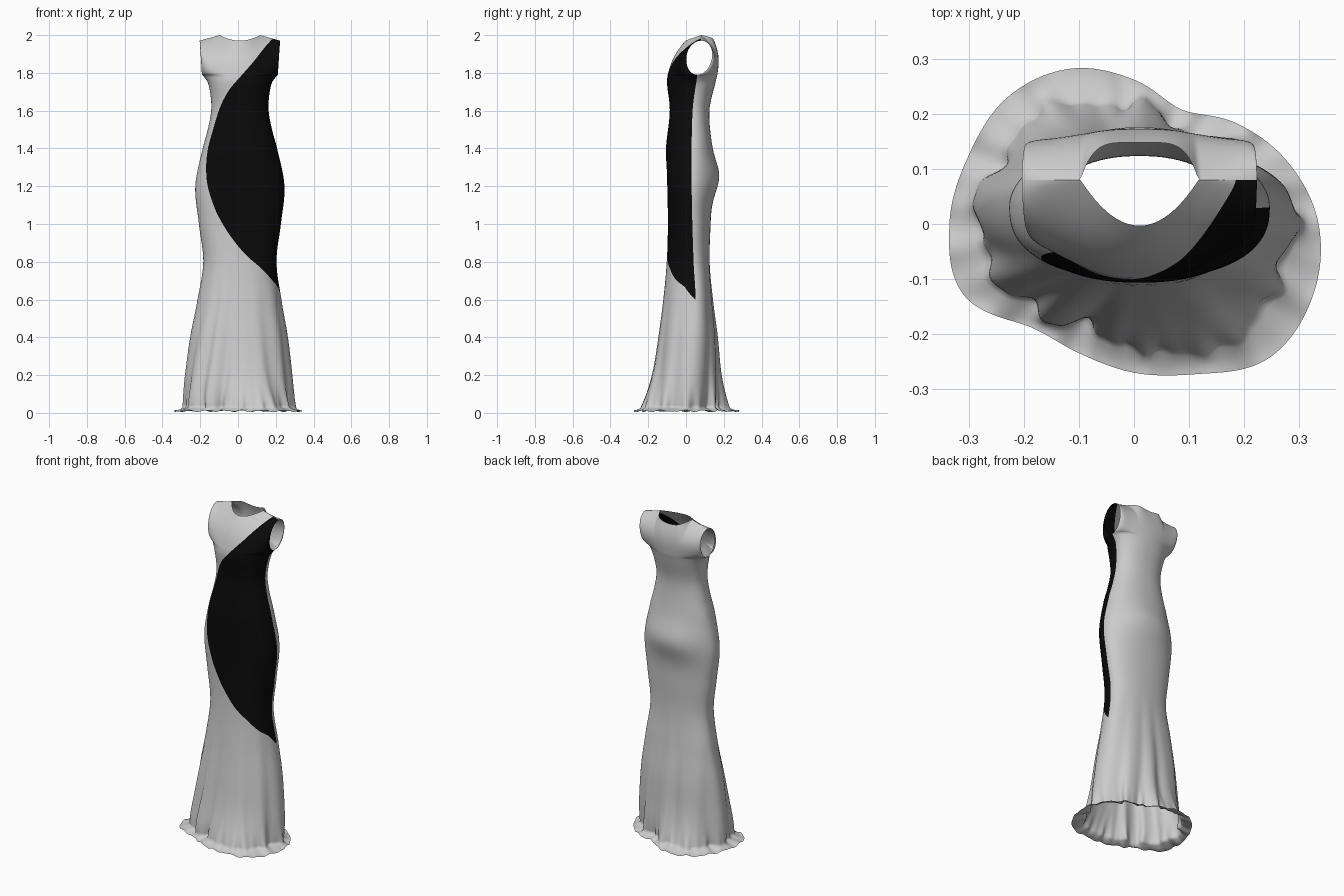
import bpy, bmesh, math
from math import sin, cos, pi, exp

if "Cube" in bpy.data.objects:
    bpy.data.objects.remove(bpy.data.objects["Cube"])

def curve(pts):
    """Smooth interpolation through (key, value) points."""
    def f(t):
        t = min(max(t, pts[0][0]), pts[-1][0])
        i = 0
        while i < len(pts) - 2 and t > pts[i + 1][0]:
            i += 1
        def slope(j):
            a, b = pts[max(j - 1, 0)], pts[min(j + 1, len(pts) - 1)]
            return (b[1] - a[1]) / (b[0] - a[0])
        (x0, y0), (x1, y1) = pts[i], pts[i + 1]
        d = x1 - x0
        s = (t - x0) / d
        return ((2*s**3 - 3*s*s + 1) * y0 + (s**3 - 2*s*s + s) * d * slope(i)
                + (3*s*s - 2*s**3) * y1 + (s**3 - s*s) * d * slope(i + 1))
    return f

ARM = 1.79      # underarm height
FLOOR = 0.03    # below this the hem spreads on the floor
TIP = 0.60      # lowest point of the black panel
WAIST = 0.85    # the skirt flares below this

# Body profiles by height: half width, front depth, back depth, side seam
half_w = curve([(0, .30), (.05, .293), (.2, .28), (.4, .257), (.6, .222), (.8, .194), (1.0, .217),
                (1.2, .236), (1.4, .197), (1.5, .17), (1.6, .152), (1.68, .155), (1.75, .168), (1.79, .177)])
front_y = curve([(0, -.215), (.05, -.205), (.2, -.174), (.4, -.146), (.6, -.12), (.8, -.102), (1.0, -.096),
                 (1.27, -.101), (1.4, -.106), (1.6, -.086), (1.75, -.101), (1.79, -.097)])
back_y = curve([(0, .215), (.05, .2), (.2, .18), (.4, .166), (.6, .142), (.8, .125), (1.0, .13),
                (1.27, .138), (1.4, .136), (1.6, .124), (1.75, .156), (1.79, .166)])
seam_y = curve([(0, .0), (.3, .03), (.6, .05), (.8, .04), (1.2, .03), (1.6, .035), (1.79, .06)])
# Diagonal edge of the black panel, as a fraction of the half width
edge = curve([(.674, .96), (.76, .61), (.838, .155), (.93, -.22), (1.045, -.52), (1.146, -.66),
              (1.236, -.755), (1.37, -.85), (1.5, -.835), (1.607, -.72), (1.70, -.40), (1.777, 0),
              (1.86, .40), (1.97, .82)])
# Hem outline on the floor: radius every 22.5 degrees
R = [.335, .30, .26, .225, .262, .305, .325, .325, .335, .335, .265, .255, .27, .295, .345, .35]
hem = curve([(i * 22.5, R[i % 16]) for i in range(-2, 19)])
# Deep skirt creases: angle, angular width, depth
CREASES = [(28, 9, .030), (60, 10, .022), (100, 12, .012), (150, 10, .022), (190, 8, .018),
           (214, 8, .034), (246, 9, .018), (318, 10, .014), (345, 8, .024)]

def section(u, front):
    """Rounded half section: sideways and depth fractions for u in -1..1."""
    n = 2.4 if front else 2.2
    a = u * pi / 2
    return math.copysign(abs(sin(a)) ** (2 / n), u), abs(cos(a)) ** (2 / n)

def body_point(u, z, front):
    s, c = section(u, front)
    zz = max(z, FLOOR)
    cx = .01 * min(1, zz / .8)
    flare = .024 * max(0, (zz - 1.73) / (ARM - 1.73)) ** 2 * abs(s) ** 6
    x = cx + (half_w(zz) + flare) * s
    ys = seam_y(zz)
    y = ys + ((front_y if front else back_y)(zz) - ys) * c
    if not front:   # fuller seat
        y += .038 * exp(-((z - 1.25) / .11) ** 2) * c ** 3
    if z >= WAIST:
        return x, y, z
    # flared skirt: folds grow towards the floor
    a = math.atan2(y, x)
    deg = math.degrees(a) % 360
    w = (WAIST - zz) / (WAIST - FLOOR)
    k = max(0, (FLOOR - z) / FLOOR)
    h = hem(deg)
    b = .8 * w ** 9
    r = math.hypot(x, y) * (1 - b) + .86 * h * b
    crumple = sin(17 * a + 2) + .6 * sin(29 * a + 1)
    fold = .006 * w * w * (sin(5 * a + 1) + .7 * sin(8 * a + 2.5) + .5 * sin(13 * a))
    for ang, wid, depth in CREASES:
        d = (deg - ang - 10 * (1 - w) + 180) % 360 - 180
        fold -= depth * w ** 1.5 * exp(-(d / wid) ** 2)
    r += (fold + .008 * w ** 14 * crumple) * (1 - k)
    if k:
        r += (h - r) * k
        z = .010 + (FLOOR - .010) * (1 - k) ** 2 + .006 * k * crumple / 1.6
    return r * cos(a), r * sin(a), max(z, 0)

def bodice_point(u, t, front):
    """From the underarm (t=0) up to neckline and shoulder seam (t=1)."""
    s, c = section(u, front)
    g = (1 - cos(pi * t)) / 2
    by = body_point(u, ARM, front)[1]
    x = .01 + (.177 + .036 * g + .024 * (1 - g) * abs(s) ** 6) * s
    top_x = abs(.213 * s)
    q = min(top_x / .107, 1)
    if front:
        sharp, soft = -.003 + .083 * q ** 2, -.003 + .083 * s * s
    else:
        sharp, soft = .148 - .068 * q ** 5, .150 - .070 * s ** 4
    top_y = soft + (sharp - soft) * g ** 3
    neck_z = 1.971 + .029 * q ** 2 - max(0, top_x - .107) * .28
    top_z = 1.98 + (neck_z - 1.98) * g ** 2
    e = abs(s) ** 5
    bulge = (.014 * (1 - e) * sin(pi * g) + .068 * e * sin(pi * t)) * (-1 if front else 1)
    return x, by + (top_y - by) * g + bulge, ARM + (top_z - ARM) * g

def rows(start):
    """Row list as (kind, value, nominal height)."""
    out = []
    if start == 0:
        out += [(0, FLOOR * i / 6, 0) for i in range(6)]
        out += [(0, FLOOR + (TIP - FLOOR) * i / 45, 0) for i in range(45)]
    out += [(0, TIP + (ARM - TIP) * i / 90, TIP + (ARM - TIP) * i / 90) for i in range(91)]
    for i in range(1, 25):
        t = i / 24
        out.append((1, t, ARM + (1.97 - ARM) * (1 - cos(pi * t)) / 2))
    return out

def split(z):
    """Column position of the black panel's edge at a height."""
    if z <= TIP:
        return 1.0
    f = max(-1, min(1, edge(z)))
    u = math.copysign(math.asin(abs(f) ** 1.2) / (pi / 2), f)
    if z < .674:    # run straight to the side seam
        u = 1 - (1 - u) * (z - TIP) / (.674 - TIP)
    return u

def add_grid(bm, row_list, cols, front, span):
    grid = []
    for kind, v, z in row_list:
        a, b = span(z)
        f = bodice_point if kind else body_point
        grid.append([bm.verts.new(f(a + (b - a) * j / cols, v, front)) for j in range(cols + 1)])
    for r0, r1 in zip(grid, grid[1:]):
        for j in range(cols):
            q = [r0[j], r0[j + 1], r1[j + 1], r1[j]]
            bm.faces.new(q if front else q[::-1])

def finish(name, bm, color=None):
    bmesh.ops.remove_doubles(bm, verts=bm.verts, dist=1e-5)
    for f in bm.faces:
        f.smooth = True
    me = bpy.data.meshes.new(name)
    bm.to_mesh(me)
    bm.free()
    ob = bpy.data.objects.new(name, me)
    bpy.context.collection.objects.link(ob)
    if color:
        m = bpy.data.materials.new(name)
        m.diffuse_color = color
        m.use_nodes = True
        m.node_tree.nodes["Principled BSDF"].inputs["Base Color"].default_value = m.diffuse_color
        me.materials.append(m)
    return ob

# Grey gown: back, and the front up to the diagonal edge
bm = bmesh.new()
add_grid(bm, rows(0), 120, False, lambda z: (-1, 1))
add_grid(bm, rows(0), 120, True, lambda z: (-1, split(z)))
finish("gown", bm)

# Black diagonal front panel
bm = bmesh.new()
add_grid(bm, rows(TIP), 64, True, lambda z: (split(z), 1))
finish("black_panel", bm, (.003, .003, .003, 1))
